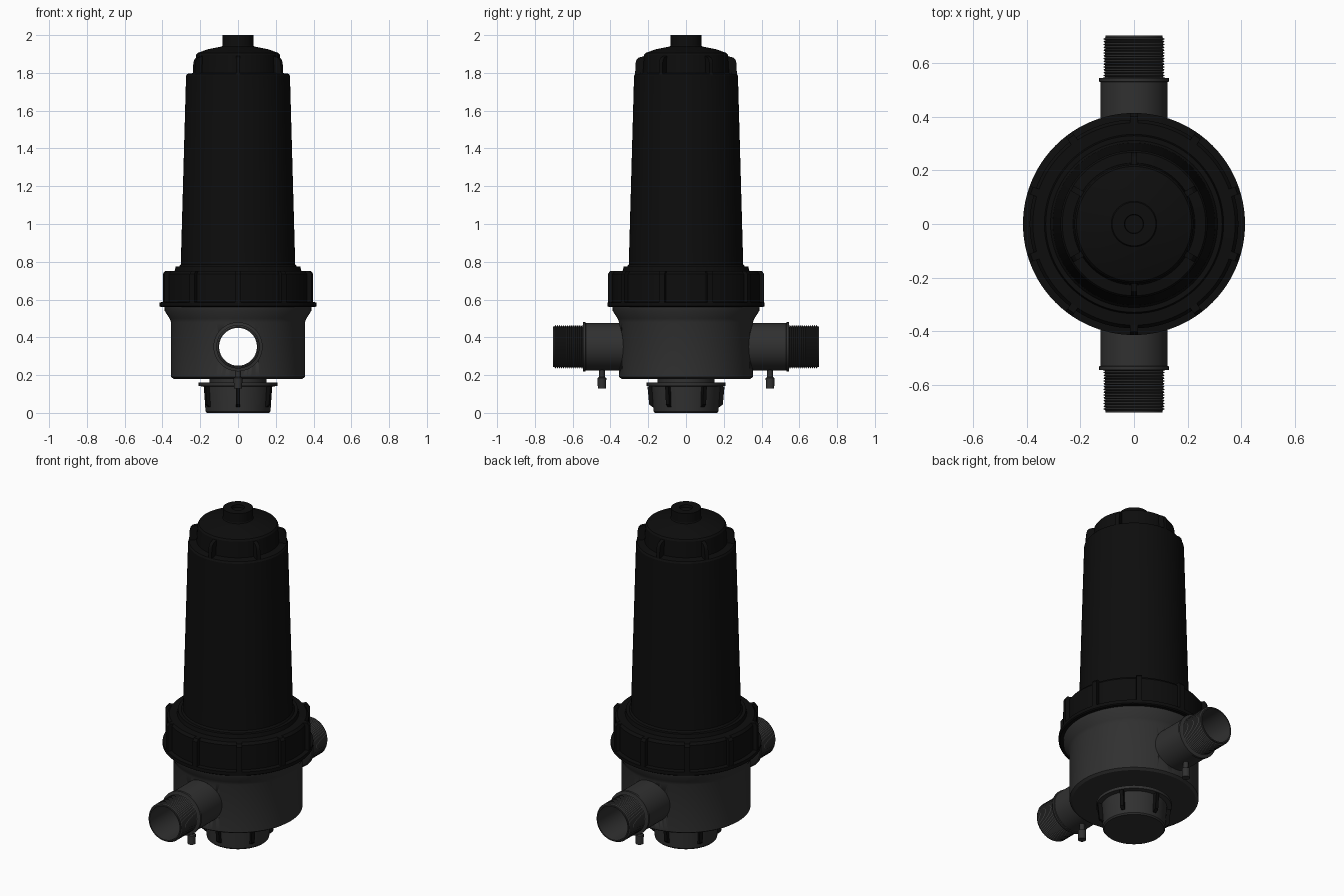
import bpy, bmesh
from math import pi, radians, sin, cos
from mathutils import Matrix

cube = bpy.data.objects.get("Cube")
if cube:
    bpy.data.objects.remove(cube, do_unlink=True)


def material(name, value):
    m = bpy.data.materials.new(name)
    m.use_nodes = True
    colour = (value, value, value, 1)
    m.diffuse_color = colour
    m.node_tree.nodes["Principled BSDF"].inputs["Base Color"].default_value = colour
    return m


BLACK = material("black plastic", 0.004)
GREY = material("dark grey plastic", 0.03)


def finish(name, bm, mat):
    bmesh.ops.recalc_face_normals(bm, faces=bm.faces)
    mesh = bpy.data.meshes.new(name)
    bm.to_mesh(mesh)
    bm.free()
    mesh.materials.append(mat)
    ob = bpy.data.objects.new(name, mesh)
    bpy.context.collection.objects.link(ob)
    bpy.ops.object.select_all(action='DESELECT')
    ob.select_set(True)
    bpy.context.view_layer.objects.active = ob
    bpy.ops.object.shade_smooth_by_angle(angle=radians(30))
    return ob


def revolve(name, profile, mat, closed=False, matrix=None, steps=96):
    """Spin (radius, height) points about z; a closed profile makes a tube."""
    bm = bmesh.new()
    vs = [bm.verts.new((r, 0, z)) for r, z in profile]
    es = [bm.edges.new(pair) for pair in zip(vs, vs[1:])]
    if closed:
        es.append(bm.edges.new((vs[-1], vs[0])))
    bmesh.ops.spin(bm, geom=vs + es, cent=(0, 0, 0), axis=(0, 0, 1),
                   angle=2 * pi, steps=steps, use_duplicate=False)
    bmesh.ops.remove_doubles(bm, verts=bm.verts, dist=0.0002)
    if matrix:
        bm.transform(matrix)
    return finish(name, bm, mat)


def radial_ribs(name, count, width, profile, mat):
    """Extruded (radius, height) outlines repeated round z, starting at the front."""
    bm = bmesh.new()
    for i in range(count):
        turn = Matrix.Rotation(2 * pi * i / count - pi / 2, 4, 'Z')
        vs = [bm.verts.new((r, -width / 2, z)) for r, z in profile]
        face = bm.faces.new(vs)
        ext = bmesh.ops.extrude_face_region(bm, geom=[face])["geom"]
        new = [v for v in ext if isinstance(v, bmesh.types.BMVert)]
        bmesh.ops.translate(bm, verts=new, vec=(0, width, 0))
        bmesh.ops.transform(bm, matrix=turn, verts=vs + new)
    return finish(name, bm, mat)


# Lower body, with a cross bore for the pipe
body = revolve("lower_body", [
    (0, 0.18), (0.34, 0.18), (0.355, 0.19), (0.355, 0.48), (0.362, 0.5),
    (0.388, 0.54), (0.39, 0.565), (0, 0.565)], GREY)
PIPE_AXIS = Matrix.Translation((0, 0, 0.35)) @ Matrix.Rotation(-pi / 2, 4, 'X')
cutter = revolve("bore_cutter", [(0, -1), (0.11, -1), (0.11, 1), (0, 1)], GREY,
                 matrix=PIPE_AXIS)
cutter.hide_render = True
mod = body.modifiers.new("bore", 'BOOLEAN')
mod.operation = 'DIFFERENCE'
mod.solver = 'EXACT'
mod.object = cutter
bpy.context.view_layer.objects.active = body
bpy.ops.object.modifier_apply(modifier="bore")
bpy.data.objects.remove(cutter, do_unlink=True)

# Through pipe with collars and threaded ends
half = [(0.125, 0.3), (0.125, 0.53), (0.13, 0.532), (0.13, 0.545), (0.113, 0.547)]
turns = 14
start, pitch = 0.55, 0.0105
for i in range(turns):
    z = start + i * pitch
    half += [(0.107, z), (0.115, z + pitch / 2)]
half += [(0.107, start + turns * pitch), (0.107, 0.705), (0.1, 0.705)]
outline = [(r, -z) for r, z in reversed(half)] + half
revolve("threaded_pipe", outline, GREY, closed=True, matrix=PIPE_AXIS, steps=64)

# Small drain nipples under each pipe end
for label, side in (("front", -1), ("back", 1)):
    revolve(label + "_drain_nipple", [
        (0, 0.13), (0.022, 0.13), (0.023, 0.185), (0.015, 0.19),
        (0.015, 0.235), (0, 0.235)], GREY,
        matrix=Matrix.Translation((0, side * 0.445, 0)), steps=24)

# Drain cap under the body
revolve("drain_cap", [
    (0, 0), (0.165, 0), (0.172, 0.008), (0.181, 0.14), (0.208, 0.142),
    (0.208, 0.16), (0.15, 0.162), (0.15, 0.185), (0, 0.185)], GREY)
radial_ribs("drain_cap_ribs", 6, 0.02, [
    (0.16, 0.03), (0.177, 0.03), (0.195, 0.045), (0.204, 0.141), (0.16, 0.141)], BLACK)

# Clamp ring with grip ribs
revolve("clamp_ring", [
    (0, 0.56), (0.408, 0.56), (0.415, 0.565), (0.415, 0.585), (0.39, 0.588),
    (0.39, 0.735), (0.378, 0.75), (0.335, 0.752), (0.33, 0.775), (0, 0.775)], BLACK)
radial_ribs("clamp_ring_ribs", 10, 0.03, [
    (0.37, 0.57), (0.414, 0.57), (0.414, 0.735), (0.402, 0.75), (0.37, 0.75)], BLACK)

# Tall tapered housing with stepped dome and top boss
revolve("tall_housing", [
    (0, 0.76), (0.318, 0.76), (0.312, 0.775), (0.303, 0.785), (0.275, 1.785),
    (0.268, 1.795), (0.228, 1.8), (0.222, 1.895), (0.215, 1.905), (0.16, 1.925),
    (0.085, 1.94), (0.082, 1.945), (0.082, 2.0), (0.036, 2.0), (0.034, 1.985),
    (0, 1.985)], BLACK)
shoulder = [(0.235 + 0.032 * cos(a), 1.85 + 0.035 * sin(a))
            for a in (0, pi / 6, pi / 3, pi / 2)]
radial_ribs("shoulder_ribs", 6, 0.022,
            [(0.2, 1.78), (0.27, 1.78)] + shoulder + [(0.2, 1.895)], BLACK)
